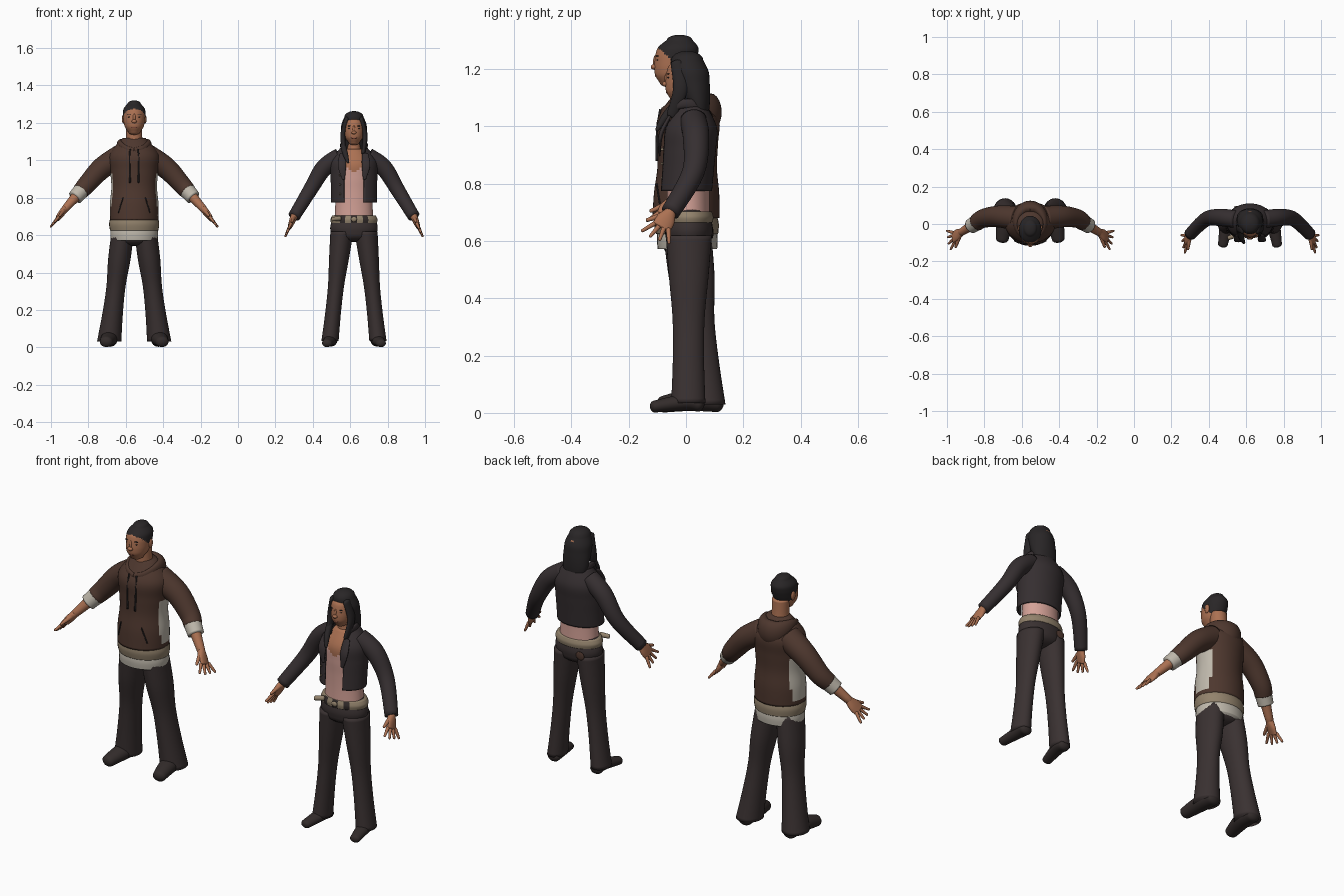
import bpy, bmesh, math
from mathutils import Vector, Matrix

default_cube = bpy.data.objects.get("Cube")
if default_cube:
    bpy.data.objects.remove(default_cube, do_unlink=True)


def material(name, red, green, blue):
    made = bpy.data.materials.new(name)
    made.use_nodes = True
    made.diffuse_color = (red, green, blue, 1)
    shader = made.node_tree.nodes["Principled BSDF"]
    shader.inputs["Base Color"].default_value = (red, green, blue, 1)
    return made


HAIR = material("black hair", .022, .019, .02)
SKIN = material("warm skin", .41, .165, .085)
LIPS = material("lip brown", .26, .085, .055)
FLEECE = material("brown fleece", .075, .038, .027)
CREAM = material("cream cotton", .52, .48, .41)
TAN = material("tan cloth", .29, .225, .15)
DENIM = material("dark denim", .042, .031, .031)
JACKET = material("charcoal jacket", .036, .028, .03)
PINK = material("pink cotton", .66, .36, .31)
LEATHER = material("shoe leather", .033, .025, .024)

X_AXIS, Z_AXIS = Vector((1, 0, 0)), Vector((0, 0, 1))
SIDES = (("left", 1), ("right", -1))


def finish(name, bm, mat):
    bmesh.ops.recalc_face_normals(bm, faces=bm.faces)
    mesh = bpy.data.meshes.new(name)
    bm.to_mesh(mesh)
    bm.free()
    mesh.materials.append(mat)
    mesh.shade_smooth()
    obj = bpy.data.objects.new(name, mesh)
    bpy.context.collection.objects.link(obj)
    return obj


def mix(pair, t):
    return pair[0] + (pair[1] - pair[0]) * t


def smooth_rows(rows, steps=6):
    # Catmull-Rom interpolation of centres and radii together
    last, out = len(rows) - 1, []
    for i in range(last):
        quad = (rows[max(i - 1, 0)], rows[i], rows[i + 1], rows[min(i + 2, last)])
        for k in range(steps):
            t = k / steps
            out.append([b + t * ((c - a) + t * ((2*a - 5*b + 4*c - d) + t * (3*b - a - 3*c + d))) / 2
                        for a, b, c, d in zip(*quad)])
    return out + [rows[-1]]


def sweep(name, mat, rows, ref=X_AXIS, flat=False, dome=0, cap=True, sides=32):
    """Skin ellipses along rows of x, y, z and two radii; dome rounds both ends."""
    rows = smooth_rows(rows)
    centres = [Vector(row[:3]) for row in rows]
    stations = []
    for i, row in enumerate(rows):
        ahead = centres[min(i + 1, len(rows) - 1)] - centres[max(i - 1, 0)]
        stations.append((centres[i], Z_AXIS if flat else ahead.normalized(), row[3], row[4]))
    if dome:
        def rounded(station, sign):
            p, t, a, b = station
            angles = [math.pi / 2 * k / 4.1 for k in range(1, 5)]
            return [(p + t * sign * dome * a * math.sin(q), t, a * math.cos(q), b * math.cos(q)) for q in angles]
        stations = rounded(stations[0], -1)[::-1] + stations + rounded(stations[-1], 1)
    bm, rings = bmesh.new(), []
    for p, t, a, b in stations:
        u = (ref - t * ref.dot(t)).normalized()
        v = t.cross(u)
        turns = [math.tau * j / sides for j in range(sides)]
        rings.append([bm.verts.new(p + u * a * math.cos(w) + v * b * math.sin(w)) for w in turns])
    for low, high in zip(rings, rings[1:]):
        for j in range(sides):
            k = (j + 1) % sides
            bm.faces.new((low[j], low[k], high[k], high[j]))
    if cap:
        bm.faces.new(rings[0])
        bm.faces.new(rings[-1])
    return finish(name, bm, mat)


def column(name, mat, cx, z, y, widths, depth, x=(0, 0), side=1, **options):
    """Evenly spaced level sections; z, y, x and depth ratio run from bottom to top."""
    rows = []
    for i, w in enumerate(widths):
        t = i / (len(widths) - 1)
        rows.append((cx + side * mix(x, t), mix(y, t), mix(z, t), w, w * mix(depth, t)))
    return sweep(name, mat, rows, flat=True, **options)


def limb(name, mat, cx, side, path, radii, squash=(1, 1), **options):
    rows = []
    for i, (p, r) in enumerate(zip(path, radii)):
        rows.append((cx + side * p[0], p[1], p[2], r, r * mix(squash, i / (len(path) - 1))))
    return sweep(name, mat, rows, **options)


def blob(name, mat, centre, size):
    bm = bmesh.new()
    bmesh.ops.create_uvsphere(bm, u_segments=16, v_segments=10, radius=1)
    bm.transform(Matrix.Translation(centre) @ Matrix.Diagonal((*size, 1)))
    return finish(name, bm, mat)


def paint(obj, mat, cx, rule):
    obj.data.materials.append(mat)
    for face in obj.data.polygons:
        if rule(abs(face.center.x - cx), face.center.y, face.center.z):
            face.material_index = len(obj.data.materials) - 1


def collar(name, mat, cx, y, z, across, along, thin, thick, opening, squash):
    # loop around the neck, raised at the sides and thicker towards the nape
    rows, count = [], 12
    for i in range(count + 1):
        t = mix((opening, math.tau - opening), i / count)
        r = mix((thin, thick), ((1 - math.cos(t)) / 2) ** 2)
        rows.append((cx + across * math.sin(t), y - along * math.cos(t), z + .03 * math.sin(t) ** 2, r, r * squash))
    sweep(name, mat, rows, ref=Z_AXIS, dome=.5, sides=20)


def head(who, cx, y, chin, scale):
    skull = column(who + " head", SKIN, cx, (chin + .012*scale, chin + .162*scale), (y - .025*scale, y + .006*scale),
                   [w * scale for w in (.032, .049, .056, .059, .06, .056, .036)], (1.2, 1.25), dome=.5, sides=48)

    def feature(part, mat, x, depth, height, *size):
        centre = (cx + x*scale, y + depth*scale, chin + height*scale)
        blob(who + " " + part, mat, centre, [s * scale for s in size])

    feature("lips", LIPS, 0, -.074, .037, .018, .006, .006)
    feature("nose bridge", SKIN, 0, -.077, .085, .008, .01, .025)
    feature("nose tip", SKIN, 0, -.083, .068, .014, .012, .01)
    for label, s in SIDES:
        feature(label + " eye", HAIR, s * .024, -.071, .092, .01, .005, .003)
        feature(label + " eyebrow", HAIR, s * .025, -.072, .106, .014, .005, .002)
        feature(label + " ear", SKIN, s * .058, .005, .08, .008, .016, .024)
    return skull


def hand(who, cx, side, wrist, knuckles, reach):
    along = (knuckles - wrist).normalized()
    across = (Vector((0, 1, 0)) - along * along.y).normalized()
    middle = wrist.lerp(knuckles, .5)
    limb(who + " palm", SKIN, cx, side, (wrist, middle, knuckles), (.019, .016, .011), squash=(1.1, 3), dome=.5)
    for i, finger in enumerate(("index", "middle", "ring", "little")):
        offset = across * (i - 1.5) * .018
        root, tip = knuckles + offset, knuckles + offset * 1.9 + along * (reach - .005 * abs(i - 1))
        limb(f"{who} {finger} finger", SKIN, cx, side, (root, tip), (.009, .006), dome=1, sides=10)
    root, tip = wrist.lerp(knuckles, .3) - across * .015, knuckles - across * .055
    limb(who + " thumb", SKIN, cx, side, (root, tip), (.012, .007), dome=1, sides=10)


def arms(who, cx, mat, joints, radii, sleeve_end, cuffed=False):
    shoulder, upper, elbow, wrist, knuckles = map(Vector, joints)
    for label, s in SIDES:
        name = f"{who} {label}"
        limb(name + " sleeve", mat, cx, s, (shoulder, upper, elbow, elbow.lerp(wrist, sleeve_end)), radii)
        limb(name + " forearm", SKIN, cx, s, (elbow, wrist), (.034, .02), dome=.5)
        if cuffed:
            limb(name + " cuff", CREAM, cx, s, (elbow.lerp(wrist, .25), elbow.lerp(wrist, .55)), (.044, .04))
        hand(name, cx, s, wrist, knuckles, reach=.05)


# ---- man: head, neck and cropped hair
MAN = -.555
skull = head("man", MAN, -.028, 1.14, 1)
paint(skull, HAIR, MAN, lambda x, y, z: z > max(1.195, 1.268 - .9 * (y + .09)))
column("man neck", SKIN, MAN, (1.05, 1.2), (.005, -.005), (.048, .043, .043), (1, 1))

# ---- man: hooded top with pale side panels, over layered shirts
top = column("hooded top", FLEECE, MAN, (.68, 1.12), (0, .01), (.13, .13, .122, .128, .132, .06), (.9, .78), sides=48)
paint(top, CREAM, MAN, lambda x, y, z: x > .1 and abs(y - .015) < .05 and .71 < z < .93)
collar("hood", FLEECE, MAN, .003, 1.05, across=.075, along=.082, thin=.018, thick=.066, opening=.1, squash=.6)
for label, s in SIDES:
    limb(label + " drawstring", HAIR, MAN, s, ((.022, -.09, 1.06), (.025, -.101, .98), (.022, -.102, .88)),
         (.004, .004, .005), sides=8)
    limb(label + " pocket edge", HAIR, MAN, s, ((.06, -.103, .8), (.085, -.09, .72)), (.003, .003), sides=8)
column("tan undershirt", TAN, MAN, (.625, .695), (.004, 0), (.129, .134, .127), (.84, .84))
column("cream shirt tail", CREAM, MAN, (.572, .64), (.005, .004), (.125, .128, .124), (.83, .83))

# ---- man: arms with rolled sleeves
arms("man", MAN, FLEECE, ((.07, .03, 1.02), (.17, .04, .96), (.25, .03, .875), (.37, -.045, .74), (.41, -.07, .69)),
     (.066, .058, .05, .045), sleeve_end=.3, cuffed=True)

# ---- man: loose trousers and shoes
column("man trouser seat", DENIM, MAN, (.575, .66), (.006, 0), (.112, .118, .11), (.75, .75), dome=.3)
for label, s in SIDES:
    column(f"man {label} trouser leg", DENIM, MAN, (.03, .62), (.065, .005), (.065, .055, .051, .06, .06),
           (1.12, 1.4), x=(.134, .061), side=s)
    limb(f"man {label} shoe", LEATHER, MAN, s, ((.13, .11, .035), (.135, .02, .045), (.15, -.08, .03)),
         (.038, .045, .034), squash=(.85, .85), dome=.6)

# ---- woman: head and long hair
WOMAN = .62
head("woman", WOMAN, .005, 1.085, .93)
column("woman neck", SKIN, WOMAN, (1.02, 1.14), (.02, .012), (.044, .034, .034), (1, 1))
column("long hair", HAIR, WOMAN, (1.04, 1.23), (.05, .004), (.058, .068, .071, .07, .067, .052), (.5, 1.1), dome=.65)
for label, s in SIDES:
    limb(label + " hair curtain", HAIR, WOMAN, s, ((.04, -.03, 1.22), (.059, -.02, 1.13), (.05, -.05, 1.04)),
         (.013, .014, .01), squash=(1.8, 1.8), dome=1)
limb("front hair lock", HAIR, WOMAN, -1, ((.058, -.035, 1.08), (.045, -.075, 1.03), (.032, -.1, .99)),
     (.015, .014, .007), dome=1)

# ---- woman: low vest under an open jacket
vest = column("vest top", PINK, WOMAN, (.69, 1.06), (.008, .008), (.102, .1, .102, .108, .105, .05), (.73, .77), sides=48)
paint(vest, SKIN, WOMAN, lambda x, y, z: y < .02 and z > .935 + .9 * x)
jacket = column("open jacket", JACKET, WOMAN, (.775, 1.07), (-.003, .02), (.122, .123, .125, .122, .07), (.77, .77),
                cap=False, sides=56)
bm = bmesh.new()
bm.from_mesh(jacket.data)
centres = [(face, face.calc_center_median()) for face in bm.faces]
gap = [face for face, c in centres if c.y < 0 and abs(c.x - WOMAN) < .05]
bmesh.ops.delete(bm, geom=gap, context="FACES")
bm.to_mesh(jacket.data)
bm.free()
jacket.modifiers.new("cloth thickness", "SOLIDIFY").thickness = .008
collar("jacket collar", JACKET, WOMAN, 0, 1.05, across=.066, along=.068, thin=.014, thick=.025, opening=.9, squash=.5)
for label, s in SIDES:
    limb(label + " lapel", JACKET, WOMAN, s, ((.056, -.092, .9), (.064, -.088, .97), (.06, -.06, 1.03)),
         (.008, .022, .018), squash=(.35, .35), dome=.5)
for row in range(3):
    blob("jacket stud", TAN, (WOMAN - .075, -.083, .82 + .05 * row), (.005, .005, .005))

# ---- woman: arms
arms("woman", WOMAN, JACKET, ((.075, .025, 1.02), (.16, .035, .96), (.235, .025, .84), (.32, -.055, .7),
     (.342, -.085, .65)), (.047, .046, .039, .033), sleeve_end=1)

# ---- woman: belt, jeans and boots
belt = column("belt", TAN, WOMAN, (.664, .704), (.01, .01), (.122, .126, .117), (.68, .68), sides=48)
paint(belt, LEATHER, WOMAN, lambda x, y, z: y < 0 and (x < .02 or .05 < x < .075))
blob("belt buckle", TAN, (WOMAN, -.077, .685), (.016, .007, .013))
limb("loose belt end", TAN, WOMAN, -1, ((.075, -.06, .69), (.115, -.075, .685)), (.013, .011), ref=Z_AXIS, dome=.5)
column("jeans seat", DENIM, WOMAN, (.605, .695), (.01, .01), (.12, .127, .122, .109), (.66, .66), dome=.35)
blob("worn back pocket", FLEECE, (WOMAN - .062, .091, .63), (.025, .005, .022))
for label, s in SIDES:
    column(f"jeans {label} leg", DENIM, WOMAN, (.035, .62), (.008, .01), (.046, .042, .043, .053, .062),
           (1.3, 1.3), x=(.128, .064), side=s)
    limb(f"woman {label} boot", LEATHER, WOMAN, s, ((.125, .045, .03), (.126, 0, .038), (.145, -.11, .022)),
         (.033, .036, .026), squash=(.8, .8), dome=.6)
